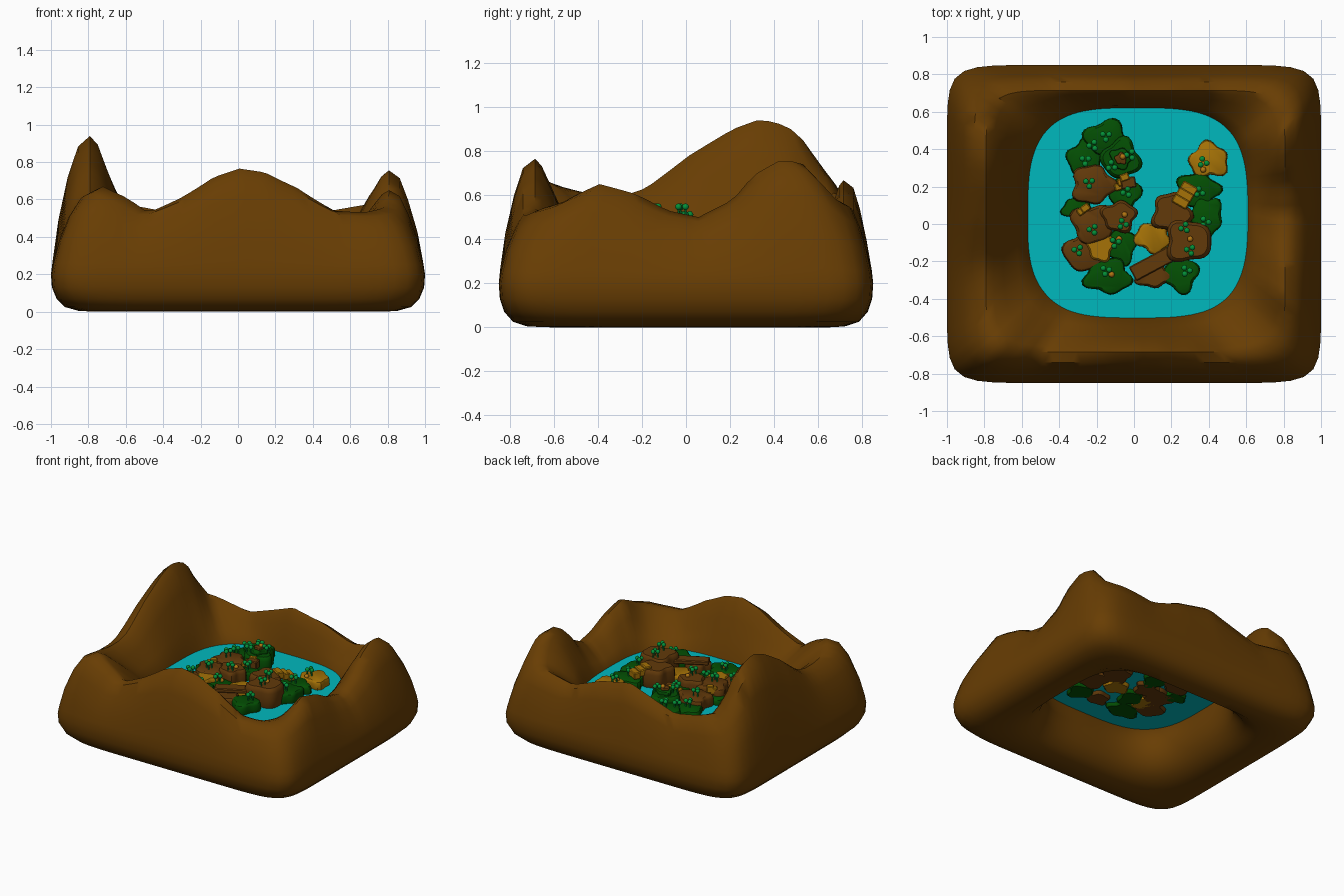
import bpy, bmesh, math, random
from mathutils import Matrix

if "Cube" in bpy.data.objects:
    bpy.data.objects.remove(bpy.data.objects["Cube"])

random.seed(4)


def mat(name, r, g, b):
    m = bpy.data.materials.new(name)
    m.diffuse_color = (r, g, b, 1)
    m.use_nodes = True
    m.node_tree.nodes["Principled BSDF"].inputs["Base Color"].default_value = m.diffuse_color
    return m


EARTH = mat("mountain brown", .138, .047, .001)
WATER = mat("teal water", .0, .48, .51)
GRASS = mat("dark green grass", .001, .078, .001)
ROCK = mat("island brown", .122, .041, .003)
SAND = mat("ochre sand", .38, .17, .002)
LEAF = mat("leaf green", .001, .28, .04)
CAP = mat("orange cap", .45, .18, .006)
LIFT = .03  # islands stand this much above their listed heights


def make(name, bm, material, angle=35):
    bmesh.ops.recalc_face_normals(bm, faces=bm.faces)
    me = bpy.data.meshes.new(name)
    bm.to_mesh(me)
    bm.free()
    ob = bpy.data.objects.new(name, me)
    bpy.context.collection.objects.link(ob)
    me.materials.append(material)
    bpy.context.view_layer.objects.active = ob
    ob.select_set(True)
    bpy.ops.object.shade_smooth_by_angle(angle=math.radians(angle))
    ob.select_set(False)
    return ob


def loft(bm, rings, closed=False):
    """Join rings of points with quads; cap the ends unless closed."""
    vs = [[bm.verts.new(p) for p in ring] for ring in rings]
    n = len(vs[0])
    pairs = list(zip(vs, vs[1:])) + ([(vs[-1], vs[0])] if closed else [])
    for a, b in pairs:
        for i in range(n):
            j = (i + 1) % n
            bm.faces.new((a[i], a[j], b[j], b[i]))
    if not closed:
        bm.faces.new(vs[0])
        bm.faces.new(vs[-1])


def rounded(a, hx, hy, n):
    """Point on a rounded rectangle (superellipse) in direction a."""
    c, s = math.cos(a), math.sin(a)
    r = (abs(c / hx) ** n + abs(s / hy) ** n) ** (-1 / n)
    return r * c, r * s


# Crest height by compass angle
CREST = [(3, .50), (14, .58), (20, .69), (28, .765), (33, .74), (40, .59), (58, .53),
         (74, .62), (94, .67), (109, .60), (121, .54), (130, .57), (138, .61), (143, .73),
         (148, .88), (152, .92), (158, .945), (166, .90), (180, .78), (194, .63),
         (200, .60), (208, .60), (215, .63), (222, .67), (229, .61), (235, .53),
         (246, .61), (259, .72), (270, .765), (281, .745), (294, .66), (306, .54),
         (314, .53), (323, .56), (328, .61), (333, .65), (343, .605), (353, .53), (363, .50)]


def crest(a):
    d = math.degrees(a) % 360
    d += 360 if d < 3 else 0
    for (a0, h0), (a1, h1) in zip(CREST, CREST[1:]):
        if a0 <= d <= a1:
            return h0 + (h1 - h0) * (d - a0) / (a1 - a0)


# Mountain ring: half width, half depth, squareness, x shift, y shift, base z, crest share
SECTION = [(.585, .56, 3.2, .02, .06, .355, 0), (.64, .59, 4, .015, .045, .36, .32),
           (.71, .64, 5.5, .01, .03, .36, .68), (.76, .675, 8, .01, .02, .36, .92),
           (.80, .70, 9, .008, .015, 0, 1), (.86, .75, 10, .005, .01, .24, .92),
           (.91, .785, 11, 0, .005, .24, .69), (.96, .82, 11, 0, 0, .24, .36),
           (.99, .843, 11, 0, 0, .23, .07), (1.0, .85, 11, 0, 0, .2, 0),
           (.995, .845, 11, 0, 0, .13, 0), (.97, .825, 10, 0, 0, .07, 0),
           (.925, .785, 9, 0, 0, .025, 0), (.85, .72, 7, 0, 0, .004, 0),
           (.75, .63, 5, .01, .02, 0, 0), (.665, .575, 4, .015, .04, .035, 0),
           (.60, .535, 3.5, .02, .05, .11, 0), (.57, .53, 3.2, .02, .06, .23, 0)]
N = 120
rings = []
for hx, hy, n, cx, cy, z0, f in SECTION:
    ring = []
    for i in range(N):
        a = 2 * math.pi * i / N
        x, y = rounded(a, hx, hy, n)
        ring.append((x + cx, y + cy, z0 + f * (crest(a) - z0)))
    rings.append(ring)
bm = bmesh.new()
loft(bm, rings, closed=True)
make("mountain_ring", bm, EARTH, 45)

# Water sheet inside the ring
bm = bmesh.new()
pts = [rounded(2 * math.pi * i / 48, .61, .585, 3.2) for i in range(48)]
bm.faces.new([bm.verts.new((x + .02, y + .06, .36)) for x, y in pts])
make("water", bm, WATER)


# Islands: irregular lobed blocks with softened top edge
def island(name, x, y, rx, ry, top, material, bottom=.305):
    top, bottom = top + LIFT, bottom + LIFT
    ph, lobes = random.uniform(0, 6.28), random.choice((4, 5, 5))
    outline = []
    for i in range(30):
        a = 2 * math.pi * i / 30
        k = 1 + .11 * math.cos(lobes * a + ph) + .09 * math.cos(3 * a + 2 * ph)
        outline.append((rx * k * math.cos(a), ry * k * math.sin(a)))
    h = top - bottom
    prof = [(.9, 0), (1.0, .12), (1.05, .45), (1.04, .8), (.98, .94), (.88, 1)]
    bm = bmesh.new()
    loft(bm, [[(x + s * px, y + s * py, bottom + f * h) for px, py in outline] for s, f in prof])
    make(name, bm, material)


ISLANDS = [(-.15, .46, .11, .09, .40, GRASS), (-.26, .35, .09, .10, .38, GRASS),
           (-.07, .35, .10, .10, .44, GRASS), (-.22, .21, .11, .10, .41, ROCK),
           (-.05, .16, .08, .09, .39, GRASS), (-.30, .08, .08, .06, .37, GRASS),
           (-.22, 0, .11, .10, .42, ROCK), (-.08, .04, .09, .08, .44, ROCK),
           (-.27, -.15, .10, .10, .40, ROCK), (-.18, -.12, .07, .08, .41, SAND),
           (-.07, -.12, .08, .09, .38, GRASS), (-.14, -.28, .12, .09, .40, GRASS),
           (.40, .34, .10, .09, .39, SAND), (.34, .18, .11, .09, .39, GRASS),
           (.20, .06, .10, .10, .46, ROCK), (.39, .04, .08, .10, .40, GRASS),
           (.29, -.09, .12, .11, .475, ROCK), (.10, -.07, .09, .08, .39, SAND),
           (.10, -.27, .09, .07, .40, ROCK), (.25, -.27, .09, .09, .40, GRASS)]
for i, (x, y, rx, ry, top, m) in enumerate(ISLANDS):
    island(f"island_{i + 1}", x, y, rx, ry, top, m)
island("hilltop", -.07, .35, .055, .055, .465, GRASS, .43)
island("hilltop_rock", -.07, .35, .03, .03, .48, ROCK, .46)


def box(name, x, y, z, sx, sy, sz, turn, material):
    bm = bmesh.new()
    bmesh.ops.create_cube(bm, size=1, matrix=Matrix.Translation((x, y, z + LIFT))
                          @ Matrix.Rotation(math.radians(turn), 4, 'Z')
                          @ Matrix.Diagonal((sx, sy, sz, 1)))
    bmesh.ops.bevel(bm, geom=bm.edges[:], offset=.006, segments=1, affect='EDGES')
    make(name, bm, material)


# Plank bridge and sandy steps between the islands
box("bridge", .12, -.2, .42, .29, .085, .03, 28, ROCK)
for i in range(3):
    box(f"right_step_{i + 1}", .25 + .022 * i, .12 + .035 * i, .45 - .015 * i, .09, .05, .05, -30, SAND)
    box(f"left_step_{i + 1}", -.30 + .02 * i, .055 + .015 * i, .39 + .012 * i, .05, .04, .05, 35, SAND)
    box(f"north_step_{i + 1}", -.08 + .015 * i, .20 + .025 * i, .39 + .015 * i, .05, .04, .05, 20, SAND)
box("rock_ledge", -.03, .22, .41, .08, .06, .06, 10, ROCK)


# Trees: groups of three stems with round crowns
def grove(name, x, y, z):
    bm = bmesh.new()
    turn = random.uniform(0, 6.28)
    for k in range(3):
        a = turn + k * 2.09
        px, py = x + .019 * math.cos(a), y + .019 * math.sin(a)
        for zc, op in ((.015, "stem"), (.042, "crown")):
            place = Matrix.Translation((px, py, z + LIFT + zc))
            if op == "stem":
                bmesh.ops.create_cone(bm, cap_ends=True, segments=6, radius1=.005,
                                      radius2=.004, depth=.04, matrix=place)
            else:
                bmesh.ops.create_icosphere(bm, subdivisions=2, radius=.0155, matrix=place)
    make(name, bm, LEAF)


GROVES = [(-.22, .42, .39), (-.02, .37, .44), (-.15, .47, .40), (-.12, .31, .44),
          (-.24, .22, .41), (-.22, -.03, .42), (-.06, 0, .44), (-.30, -.14, .40),
          (-.10, -.10, .38), (-.15, -.25, .40), (.37, .33, .39), (.35, .17, .39),
          (.27, -.02, .475), (.30, -.14, .475), (.28, -.25, .40), (.38, .01, .40),
          (-.04, .17, .39), (-.26, .34, .38)]
for i, g in enumerate(GROVES):
    grove(f"grove_{i + 1}", *g)

# Small orange mounds
for i, (x, y, z) in enumerate([(-.12, -.27, .40), (.30, -.08, .475), (-.08, -.08, .38),
                               (-.05, .05, .44), (-.06, .36, .48), (.37, .29, .39)]):
    bm = bmesh.new()
    bmesh.ops.create_icosphere(bm, subdivisions=2, radius=.016,
                               matrix=Matrix.Translation((x, y, z + LIFT + .005)))
    make(f"mound_{i + 1}", bm, CAP)
